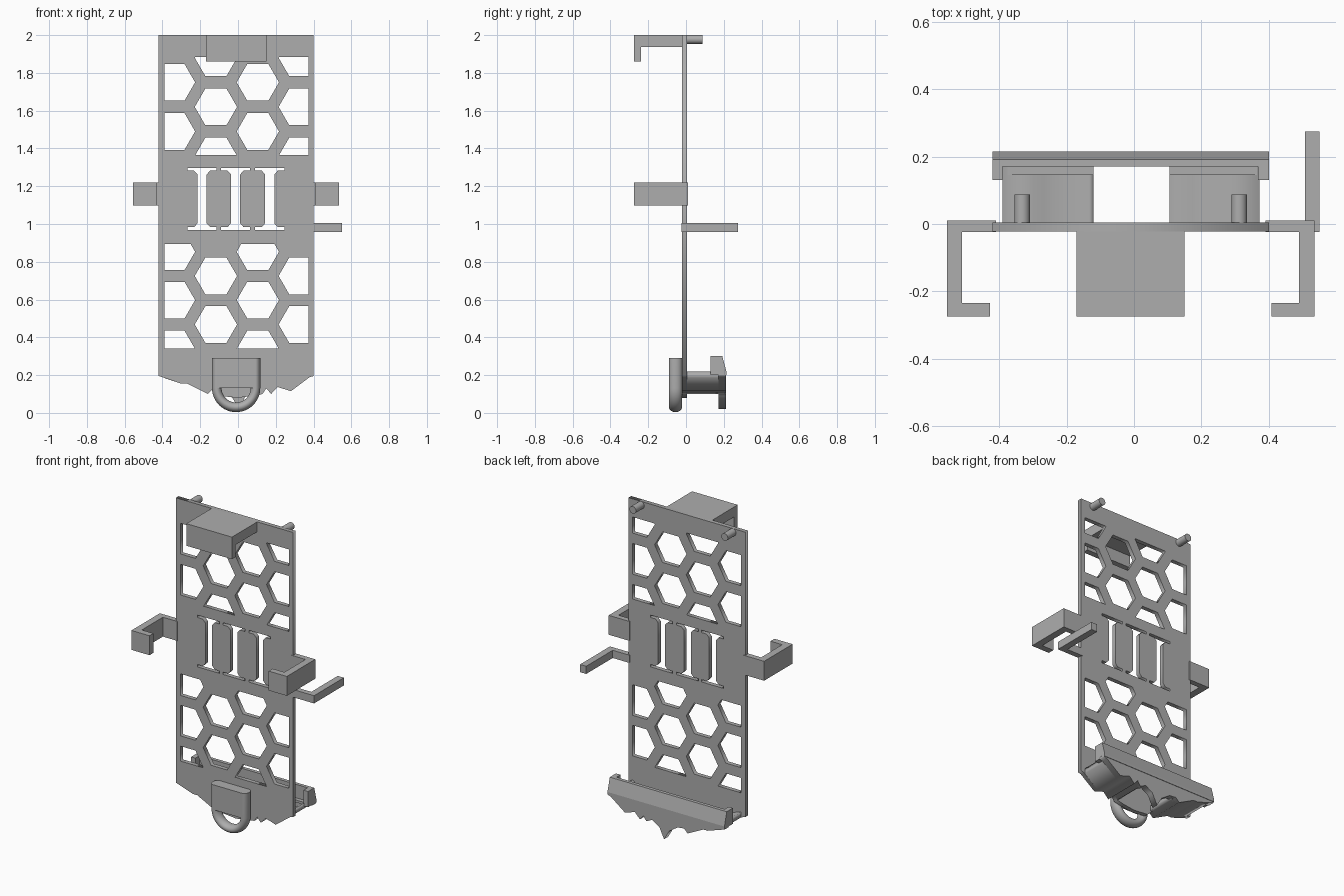
import bpy, bmesh, math
from mathutils import Matrix

if "Cube" in bpy.data.objects:
    bpy.data.objects.remove(bpy.data.objects["Cube"])

grey = bpy.data.materials.new("mid grey")
grey.diffuse_color = (0.42, 0.42, 0.42, 1)
grey.use_nodes = True
grey.node_tree.nodes["Principled BSDF"].inputs["Base Color"].default_value = grey.diffuse_color


def finish(name, bm):
    bmesh.ops.recalc_face_normals(bm, faces=bm.faces)
    me = bpy.data.meshes.new(name)
    bm.to_mesh(me)
    bm.free()
    me.materials.append(grey)
    ob = bpy.data.objects.new(name, me)
    bpy.context.collection.objects.link(ob)
    return ob


def slab(name, loops, y0, y1):
    """Filled x-z outline with holes, running from y0 to y1."""
    cu = bpy.data.curves.new(name + "_outline", 'CURVE')
    cu.dimensions = '2D'
    cu.fill_mode = 'BOTH'
    cu.extrude = (y1 - y0) / 2
    for loop in loops:
        sp = cu.splines.new('POLY')
        sp.points.add(len(loop) - 1)
        for p, (x, z) in zip(sp.points, loop):
            p.co = (x, z, 0, 1)
        sp.use_cyclic_u = True
    tmp = bpy.data.objects.new(name + "_outline", cu)
    bpy.context.collection.objects.link(tmp)
    dg = bpy.context.evaluated_depsgraph_get()
    bm = bmesh.new()
    bm.from_mesh(bpy.data.meshes.new_from_object(tmp.evaluated_get(dg)))
    bpy.data.objects.remove(tmp)
    bmesh.ops.remove_doubles(bm, verts=bm.verts, dist=1e-5)
    bm.transform(Matrix.Translation((0, (y0 + y1) / 2, 0)) @ Matrix.Rotation(math.pi / 2, 4, 'X'))
    return finish(name, bm)


def prism(name, pts, lo, hi, axis):
    """Extrude a polygon along x (points y,z) or z (points x,y)."""
    bm = bmesh.new()
    co = (lambda a, b, t: (t, a, b)) if axis == 'x' else (lambda a, b, t: (a, b, t))
    f = bm.faces.new([bm.verts.new(co(a, b, lo)) for a, b in pts])
    ext = bmesh.ops.extrude_face_region(bm, geom=[f])
    d = (hi - lo, 0, 0) if axis == 'x' else (0, 0, hi - lo)
    bmesh.ops.translate(bm, vec=d, verts=[v for v in ext['geom'] if isinstance(v, bmesh.types.BMVert)])
    return finish(name, bm)


def clip(poly, box):
    """Trim a polygon to the box x0, x1, z0, z1."""
    for ax, lim, s in ((0, box[0], 1), (0, box[1], -1), (1, box[2], 1), (1, box[3], -1)):
        out = []
        for p, q in zip(poly, poly[1:] + poly[:1]):
            dp, dq = s * (p[ax] - lim), s * (q[ax] - lim)
            if dp >= 0:
                out.append(p)
            if dp * dq < 0:
                t = dp / (dp - dq)
                out.append((p[0] + t * (q[0] - p[0]), p[1] + t * (q[1] - p[1])))
        poly = out
    return poly


# Honeycomb openings in the upper and lower panel areas
holes = []
for box, even, odd in (((-.388, .372, 1.365, 1.885), (1.75, 1.49), (1.88, 1.62, 1.36)),
                       ((-.388, .372, .34, .893), (.853, .597, .338), (.725, .468))):
    for col in range(4):
        cx = -.339 + .222 * col
        for cz in (odd if col % 2 else even):
            hexa = [(cx + .112 * math.cos(k * math.pi / 3),
                     cz + .112 * math.sin(k * math.pi / 3)) for k in range(6)]
            holes.append(clip(hexa, box))

# I-shaped slots in the middle
for cx in (-.19, -.013, .168):
    q = [(.077, 1.297), (.077, 1.282), (.042, 1.282), (.024, 1.262)]
    right = q + [(x, 2.266 - z) for x, z in reversed(q)]
    holes.append([(cx + x, z) for x, z in right] + [(cx - x, z) for x, z in reversed(right)])

# Main panel with ragged lower edge
left_edge = [(-.42, .195), (-.30, .155), (-.27, .155), (-.16, .10), (-.135, .125)]
right_edge = [(.13, .10), (.15, .13), (.175, .10), (.21, .137), (.28, .115), (.38, .19), (.40, .195)]
outline = left_edge + [(-.10, .09), (.0, .08), (.08, .09)] + right_edge + [(.40, 2.0), (-.42, 2.0)]
slab("main_panel", [outline] + holes, -.022, .005)

# Shelf strips running back from the ragged edge
for side, edge in (("left", [(-.39, .185)] + left_edge[1:] + [(-.12, .12)]),
                   ("right", [(.105, .12)] + right_edge[:-2] + [(.372, .185)])):
    top = [(x, z + .035) for x, z in reversed(edge)]
    slab(side + "_shelf", [edge + top], .0, .19)

# Rear wall: sloped upper bar, thicker sides, end caps, ragged skirt
prism("rear_bar", [(.17, .20), (.215, .20), (.215, .215), (.192, .30), (.17, .30)], -.42, .40, 'x')
for n, a, b, y in (("left_pad", -.39, -.12, .145), ("right_pad", .105, .372, .145),
                   ("left_end_cap", -.42, -.39, .13), ("right_end_cap", .368, .40, .13)):
    h = .30 if "cap" in n else .215
    prism(n, [(y, .20), (.18, .20), (.18, h), (y, h)], a, b, 'x')
skirt = left_edge + [(-.09, .12), (-.03, .08), (.005, .02), (.04, .09), (.09, .12)] + right_edge
slab("rear_skirt", [skirt + [(.40, .21), (-.42, .21)]], .172, .212)

# Top hook and its two pegs
prism("top_hook", [(-.01, 2.0), (-.275, 2.0), (-.275, 1.86), (-.238, 1.86), (-.238, 1.937), (-.01, 1.937)],
      -.17, .15, 'x')
for n, cx in (("left_peg", -.332), ("right_peg", .312)):
    bm = bmesh.new()
    bmesh.ops.create_cone(bm, cap_ends=True, segments=32, radius1=.023, radius2=.023, depth=.095,
                          matrix=Matrix.Translation((cx, .0405, 1.977)) @ Matrix.Rotation(math.pi / 2, 4, 'X'))
    finish(n, bm)

# Side clips and the straight side arm
clip_shape = [(.40, .01), (.545, .01), (.545, -.275), (.418, -.275), (.418, -.235), (.50, -.235),
              (.50, -.024), (.40, -.024)]
for n, s in (("left_clip", -1), ("right_clip", 1)):
    prism(n, [(s * x - .01, y) for x, y in clip_shape], 1.097, 1.22, 'z')
prism("side_arm", [(.39, -.024), (.55, -.024), (.55, .275), (.507, .275), (.507, .01), (.39, .01)],
      .957, 1.006, 'z')

# Bottom loop: flat block and a rounded U-shaped rim
prism("loop_block", [(-.09, .132), (-.015, .132), (-.015, .29), (-.09, .29)], -.1125, .0925, 'x')
R, cz, cy = .1025, .132, -.0555
path = [(-R, .29, math.pi)] + \
       [(R * math.cos(a), cz + R * math.sin(a), a)
        for a in (math.pi + math.pi * k / 24 for k in range(25))] + [(R, .29, 0)]
bm = bmesh.new()
rings = []
for px, pz, a in path:
    ring = []
    for k in range(20):
        t = 2 * math.pi * k / 20
        r = .0255 * math.cos(t)
        ring.append(bm.verts.new((px - .01 + r * math.cos(a), cy + .0345 * math.sin(t), pz + r * math.sin(a))))
    rings.append(ring)
for r0, r1 in zip(rings, rings[1:]):
    for k in range(20):
        j = (k + 1) % 20
        bm.faces.new((r0[k], r0[j], r1[j], r1[k]))
bm.faces.new(rings[0])
bm.faces.new(rings[-1])
loop = finish("loop_rim", bm)

# Smooth the round parts
for ob in bpy.data.objects:
    ob.select_set(ob.name in ("loop_rim", "left_peg", "right_peg"))
bpy.context.view_layer.objects.active = loop
bpy.ops.object.shade_smooth_by_angle(angle=math.radians(35))
